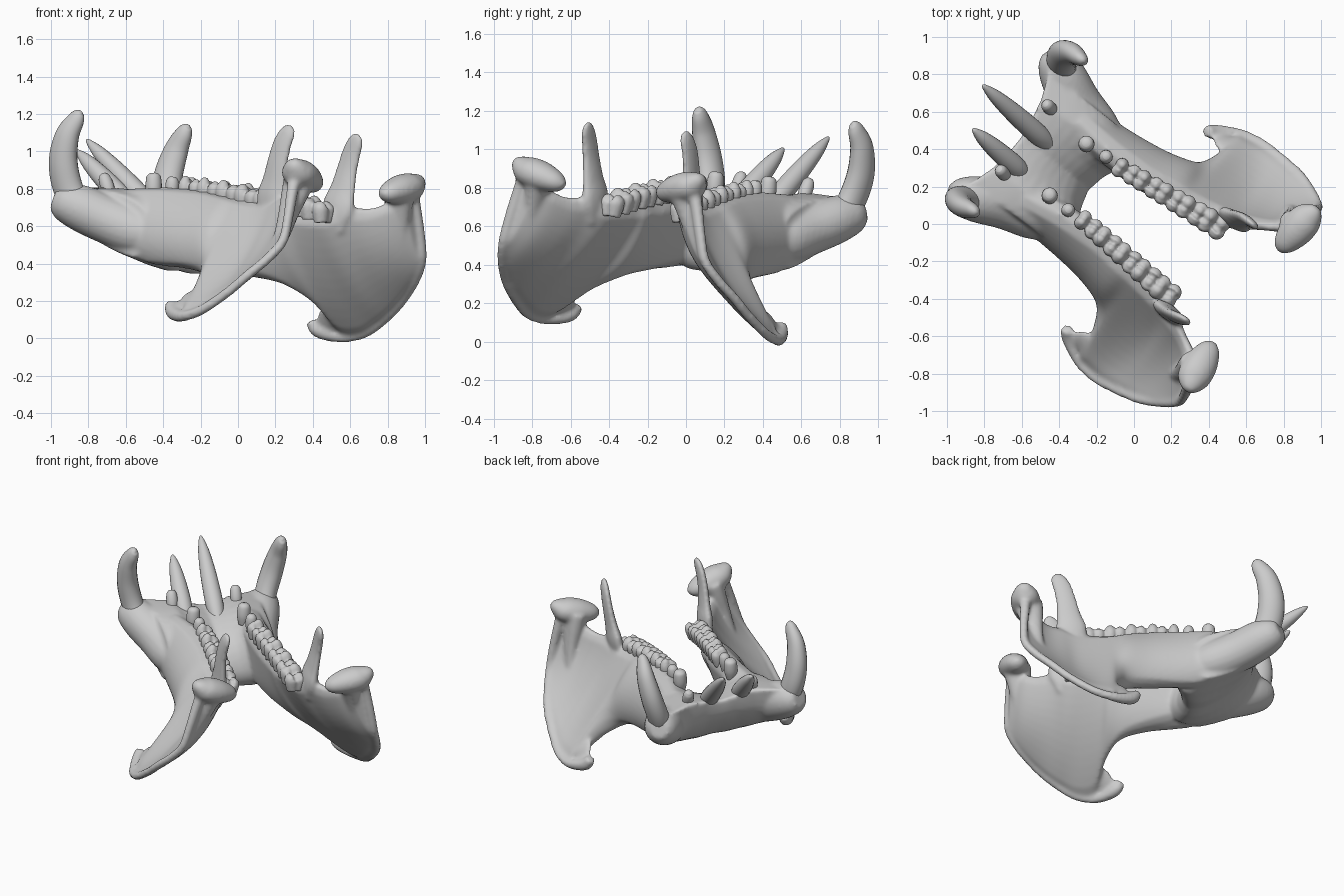
import bpy, bmesh, math
from mathutils import Vector, Matrix

# Local frame: x runs backward along the jaw, y sideways, z up; then turned and tilted into place
PLACE = (Matrix.Rotation(math.radians(-35.4), 4, 'Z') @ Matrix.Translation((0, .035, .85))
         @ Matrix.Rotation(-.075, 4, 'X') @ Matrix.Translation((0, 0, -.85)))


def spline(pts, n=6):
    """Catmull-Rom resampling of equal-length tuples."""
    out = []
    for i in range(len(pts) - 1):
        p = [pts[max(i - 1, 0)], pts[i], pts[i + 1], pts[min(i + 2, len(pts) - 1)]]
        for k in range(n):
            t = k / n
            out.append(tuple(.5 * (2 * b + (c - a) * t + (2 * a - 5 * b + 4 * c - d) * t * t
                                   + (3 * b - a - 3 * c + d) * t ** 3) for a, b, c, d in zip(*p)))
    out.append(tuple(pts[-1]))
    return out


def loft(bm, rings):
    rows = [[bm.verts.new(p) for p in r] for r in rings]
    n = len(rows[0])
    for a, b in zip(rows, rows[1:]):
        for i in range(n):
            bm.faces.new((a[i], a[(i + 1) % n], b[(i + 1) % n], b[i]))
    bm.faces.new(rows[0])
    bm.faces.new(rows[-1][::-1])


def tube(bm, path, flat=1.0, ref=(0, 1, 0), sides=20):
    """Tapered tube; path holds (x, y, z, radius), flat scales it along ref."""
    pts = spline(path)
    rings = []
    for i, p in enumerate(pts):
        t = (Vector(pts[min(i + 1, len(pts) - 1)][:3]) - Vector(pts[max(i - 1, 0)][:3])).normalized()
        a = t.cross(Vector(ref)).normalized()
        b = t.cross(a)
        rings.append([Vector(p[:3]) + max(p[3], .003) * (a * math.cos(q) + b * flat * math.sin(q))
                      for q in (math.tau * k / sides for k in range(sides))])
    loft(bm, rings)


def finish(name, bm, mirror=True, voxel=None, soften=9):
    bmesh.ops.recalc_face_normals(bm, faces=bm.faces)
    me = bpy.data.meshes.new(name)
    bm.to_mesh(me)
    bm.free()
    me.polygons.foreach_set("use_smooth", [True] * len(me.polygons))
    ob = bpy.data.objects.new(name, me)
    bpy.context.collection.objects.link(ob)
    ob.matrix_world = PLACE
    if mirror:
        m = ob.modifiers.new("mirror", 'MIRROR')
        m.use_axis = (False, True, False)
        m.use_mirror_merge = False
    if voxel:
        r = ob.modifiers.new("fuse", 'REMESH')
        r.mode = 'VOXEL'
        r.voxel_size = voxel
        r.use_smooth_shade = True
        s = ob.modifiers.new("soften", 'SMOOTH')
        s.factor = .5
        s.iterations = soften


# Jawbone: body and flaring ramus, lofted from upright sections
# x, bottom(y, z), middle(y, z), top(y, z), half thickness bottom / middle / top
SECTIONS = [
    (-.56, .24, .45, .27, .59, .22, .77, .07, .11, .06),
    (-.35, .25, .39, .27, .55, .19, .78, .07, .11, .06),
    (-.10, .31, .35, .29, .53, .18, .76, .06, .11, .06),
    (.06, .39, .31, .33, .50, .20, .73, .045, .105, .06),
    (.14, .55, .23, .36, .46, .21, .72, .03, .09, .06),
    (.19, .72, .085, .42, .41, .22, .71, .025, .07, .06),
    (.30, .765, .08, .46, .38, .24, .70, .025, .05, .06),
    (.40, .765, .135, .47, .39, .27, .70, .025, .042, .06),
    (.48, .755, .185, .48, .43, .31, .72, .025, .038, .045),
    (.58, .735, .27, .50, .47, .37, .72, .025, .038, .035),
    (.68, .69, .37, .53, .53, .44, .76, .025, .04, .045),
    (.75, .64, .46, .57, .59, .50, .77, .02, .03, .03)]
bm = bmesh.new()
rings = []
for x, by, bz, my, mz, ty, tz, hb, hm, ht in spline(SECTIONS, 5):
    B, M, T = Vector((by, bz)), Vector((my, mz)), Vector((ty, tz))
    C = 2 * M - (B + T) / 2
    left, right = [], []
    for k in range(13):
        t = k / 12
        p = B * (1 - t) ** 2 + C * 2 * t * (1 - t) + T * t * t
        d = ((C - B) * (1 - t) + (T - C) * t).normalized()
        h = hb * (1 - t) * (1 - 2 * t) + hm * 4 * t * (1 - t) + ht * t * (2 * t - 1)
        h = max(h, .02) * (.5 if k in (0, 12) else 1)
        nrm = Vector((-d.y, d.x)) * h
        left.append((x, *(p + nrm)))
        right.append((x, *(p - nrm)))
    rings.append(left + right[::-1])
loft(bm, rings)

# Chin block joining both halves, sections running sideways
CHIN = [
    (-.02, [(-.76, .75), (-.74, .62), (-.61, .48), (-.45, .38), (-.34, .37), (-.31, .46), (-.40, .60), (-.58, .71)]),
    (.10, [(-.77, .77), (-.74, .62), (-.62, .48), (-.45, .37), (-.33, .36), (-.28, .47), (-.36, .64), (-.57, .74)]),
    (.22, [(-.79, .79), (-.76, .62), (-.64, .48), (-.45, .38), (-.30, .37), (-.22, .50), (-.28, .72), (-.55, .78)]),
    (.36, [(-.84, .78), (-.80, .60), (-.67, .49), (-.50, .42), (-.40, .42), (-.34, .55), (-.40, .68), (-.60, .76)])]
loft(bm, [[(p[0], y, p[1]) for p in spline(r + r[:1], 4)[:-1]] for y, r in CHIN])

# Canine socket
tube(bm, [(-.32, .26, .54, .09), (-.46, .285, .55, .13), (-.62, .335, .605, .13), (-.76, .40, .665, .125),
          (-.85, .45, .70, .10), (-.89, .475, .715, .06)])
# Thickened rim of the angular plate with its front hook, and the web behind the hook
tube(bm, [(.03, .65, .14, .03), (.06, .67, .095, .04), (.12, .71, .07, .036), (.21, .755, .062, .028),
          (.33, .77, .095, .026), (.48, .755, .19, .026), (.58, .735, .275, .026), (.68, .69, .37, .026),
          (.745, .645, .47, .026), (.75, .61, .60, .028), (.74, .57, .74, .032), (.735, .53, .85, .04)])
tube(bm, [(.29, .70, .135, .05), (.22, .67, .15, .10), (.16, .66, .15, .085), (.11, .665, .125, .06),
          (.05, .665, .115, .03)], flat=.27, ref=(0, .7, .7))
# Coronoid process
tube(bm, [(.43, .30, .58, .03), (.42, .30, .66, .085), (.425, .305, .74, .10), (.44, .312, .82, .08),
          (.46, .32, .93, .066), (.485, .32, 1.02, .06), (.515, .315, 1.08, .05), (.54, .31, 1.11, .025)], flat=.42)
# Condyle and its neck
tube(bm, [(.71, .30, .79, .02), (.715, .34, .80, .06), (.725, .43, .825, .09),
          (.735, .52, .85, .09), (.745, .57, .88, .06), (.75, .60, .90, .025)], flat=.85, ref=(0, 0, 1))
tube(bm, [(.71, .46, .82, .095), (.695, .48, .74, .08), (.68, .51, .63, .06), (.66, .535, .52, .045),
          (.62, .56, .43, .02)], flat=.75)
finish("jawbone", bm, voxel=.012)

# Canine tusks
bm = bmesh.new()
tube(bm, [(-.72, .40, .58, .075), (-.81, .445, .75, .085), (-.83, .485, .90, .083), (-.80, .505, 1.04, .07),
          (-.75, .50, 1.13, .05), (-.725, .497, 1.165, .03), (-.715, .495, 1.175, .005)], flat=.8)
finish("canine_tusks", bm)

# Central incisors, one longer than the other
for name, y0, y1, length in (("long_incisor", .065, .085, 1.0), ("short_incisor", -.145, -.132, .76)):
    bm = bmesh.new()
    prof = [(-.25, .04), (0, .056), (.4, .052), (.75, .037), (.95, .016), (1, .004)]
    tube(bm, [(-.70 - .39 * length * t, y0 + (y1 - y0) * t, .76 + .31 * length * t, r) for t, r in prof])
    finish(name, bm, mirror=False)

# Outer incisor stumps and front premolars
bm = bmesh.new()
for x, y, top, r, lean in ((-.70, .215, .86, .036, -.06), (-.45, .17, .87, .043, -.01), (-.33, .175, .85, .036, 0)):
    tube(bm, [(x, y, .73, r * .7), (x + lean * .4, y, .79, r), (x + lean * .8, y, top - .02, r * .9),
              (x + lean, y, top, r * .5)])
finish("stump_teeth", bm)

# Cheek teeth: paired cusps, closer together within each tooth than between teeth
bm = bmesh.new()
N = 10
for i in range(N):
    f = i / (N - 1)
    x, y, top = -.235 + .61 * f + (.007 if i % 2 else 0), .172 + .055 * f, .855 - .03 * f - .06 * f * f
    w = .85 + .25 * f
    for side in (-1, 1):
        h = top - (.015 if i % 2 else 0) - (.015 if side < 0 else 0)
        yy = y + side * .024 * w
        tube(bm, [(x, yy - side * .01, top - .13, .034 * w), (x, yy, top - .06, .042 * w),
                  (x, yy - side * .004, h - .02, .030 * w), (x, yy - side * .006, h, .012)], sides=12)
finish("cheek_teeth", bm, voxel=.008, soften=2)
